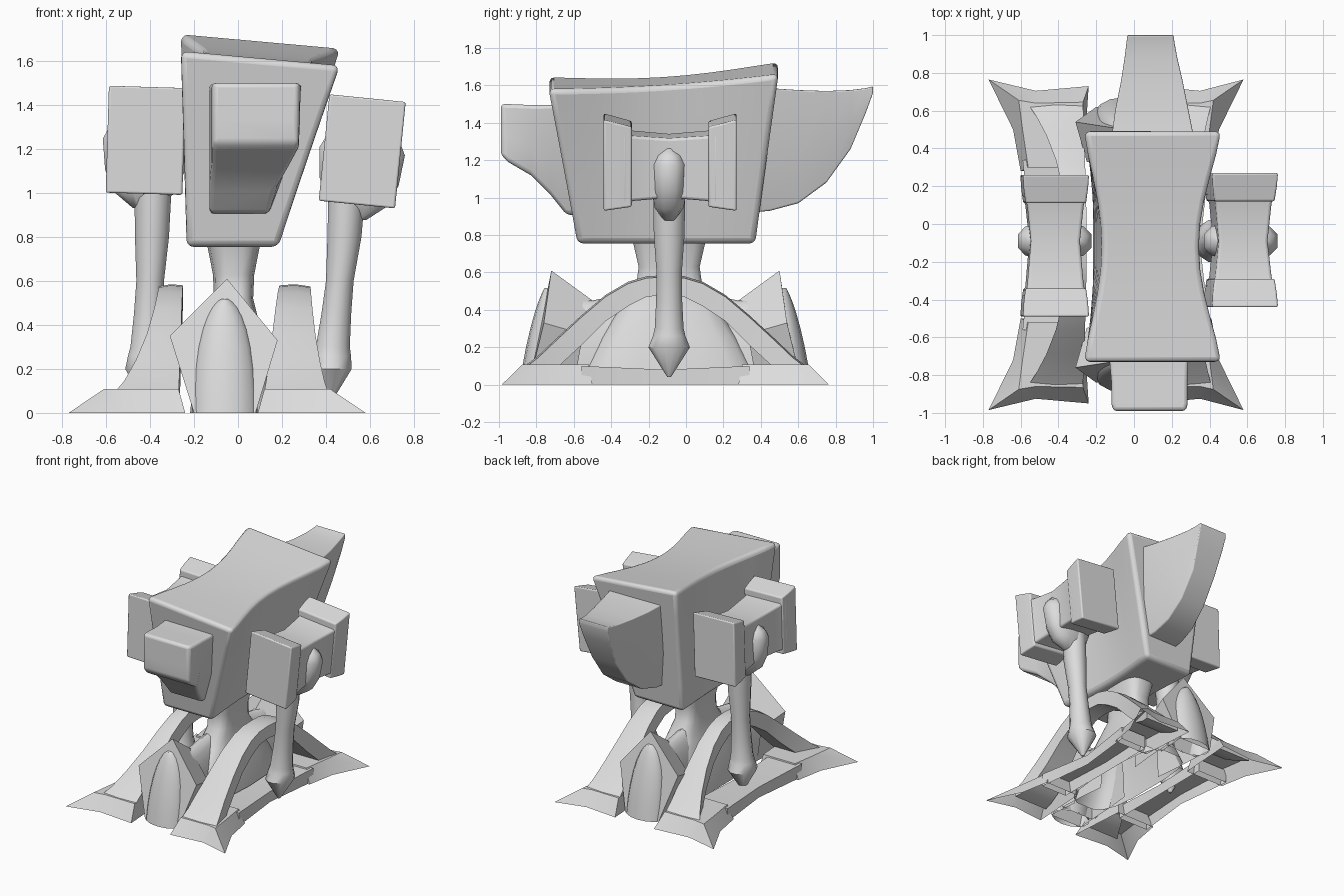
import bpy, bmesh, math
from mathutils import Matrix

if "Cube" in bpy.data.objects:
    bpy.data.objects.remove(bpy.data.objects["Cube"])

CY = -0.11  # middle of the base along y
steel = bpy.data.materials.new("grey steel")
steel.diffuse_color = (0.72, 0.72, 0.72, 1)
steel.use_nodes = True
steel.node_tree.nodes["Principled BSDF"].inputs["Base Color"].default_value = steel.diffuse_color


def loft(name, rings, bevel=0.0, matrix=None, angle=45, hollow=False, caps=True):
    """Skin equal rings and cap the ends; hollow parts have no floor."""
    bm = bmesh.new()
    vs = [[bm.verts.new(p) for p in r] for r in rings]
    n = len(vs[0])
    for a, b in zip(vs, vs[1:]):
        for i in range(n):
            bm.faces.new((a[i], a[(i + 1) % n], b[(i + 1) % n], b[i]))
    bm.faces.new(vs[0])
    if caps:
        bm.faces.new(vs[-1])
    if matrix:
        bm.transform(matrix)
    bmesh.ops.recalc_face_normals(bm, faces=bm.faces)
    if hollow:
        floor = [f for f in bm.faces if all(v.co.z < 0.001 for v in f.verts)]
        bmesh.ops.delete(bm, geom=floor, context='FACES')
    me = bpy.data.meshes.new(name)
    bm.to_mesh(me)
    bm.free()
    me.materials.append(steel)
    ob = bpy.data.objects.new(name, me)
    bpy.context.collection.objects.link(ob)
    if bevel:
        b = ob.modifiers.new("bevel", 'BEVEL')
        b.width, b.segments, b.limit_method = bevel, 3, 'ANGLE'
        b.angle_limit = math.radians(35)
    bpy.context.view_layer.objects.active = ob
    ob.select_set(True)
    bpy.ops.object.shade_smooth_by_angle(angle=math.radians(angle))
    ob.select_set(False)
    return ob


def rect_y(y, x0, x1, z0, z1):
    return [(x0, y, z0), (x1, y, z0), (x1, y, z1), (x0, y, z1)]


def flip_y(p):
    return (p[0], 2 * CY - p[1], p[2])


def oval(cx, cy, hx, hy, z, n=12, power=1.0):
    ring = []
    for i in range(n):
        a = math.tau * (i + .5) / n
        c, s = math.cos(a), math.sin(a)
        ring.append((cx + hx * math.copysign(abs(c) ** power, c),
                     cy + hy * math.copysign(abs(s) ** power, s), z))
    return ring


# main block: tapered downward, pinched at the waist, top rolled and pitched
N, K = 10, 5
rings = []
for i in range(N + 1):
    s = i / N
    wave = math.sin(math.pi * s)
    left, right = [], []
    for k in range(K + 1):
        t = k / K
        y = (-0.58 - 0.155 * t) * (1 - s) + (0.37 + 0.125 * t) * s
        pin = (0.03 + 0.09 * t) * wave ** 1.3
        for x, out in ((-0.235 - 0.03 * t + 0.8 * pin, left),
                       (0.185 + 0.285 * t - pin, right)):
            z = 0.755 + t * (0.858 + 0.08 * s - 0.03 * wave - 0.09 * (x - 0.1))
            out.append((x, y, z))
    rings.append(left + right[::-1])
loft("anvil_body", rings, 0.03, angle=60)


# rear horn and front heel: (y, left, right, bottom, top, left and right narrowing)
def beak(name, rows, bevel):
    rings = []
    for y, a, b, lo, hi, m, n in rows:
        mid = lo + (hi - lo) * .4
        rings.append([(a + m, y, lo), (b - n, y, lo), (b - n * .4, y, mid), (b, y, hi),
                      (a, y, hi), (a + m * .25, y, mid)])
    loft(name, rings, bevel, angle=50)


beak("anvil_horn", [(0.35, -0.12, 0.33, 0.92, 1.6, 0.05, .14),
                    (0.45, -0.12, 0.32, 0.93, 1.585, 0.05, .14),
                    (0.6, -0.10, 0.29, 0.97, 1.575, 0.05, .11),
                    (0.75, -0.07, 0.26, 1.08, 1.57, 0.04, .08),
                    (0.88, -0.05, 0.23, 1.26, 1.575, 0.03, .05),
                    (0.96, -0.04, 0.215, 1.45, 1.585, 0.01, .015),
                    (1.0, -0.035, 0.21, 1.56, 1.595, 0, 0)], 0.02)
beak("anvil_heel", [(-0.56, -0.13, 0.29, 0.9, 1.5, 0, .15),
                    (-0.64, -0.13, 0.29, 0.91, 1.5, 0, .15),
                    (-0.72, -0.13, 0.29, 1.01, 1.495, 0, .12),
                    (-0.83, -0.12, 0.285, 1.12, 1.495, 0, .05),
                    (-0.95, -0.12, 0.285, 1.19, 1.5, 0, .01),
                    (-0.99, -0.11, 0.275, 1.23, 1.5, 0, 0)], 0.02)

# pedestal flaring to the ground: (z, x half, y half)
loft("pedestal", [oval(-0.02, -0.09, hx, hy, z, 16, .6) for z, hx, hy in
                  [(0, .2, .5), (.1, .19, .45), (.25, .16, .37), (.4, .12, .27),
                   (.52, .09, .18), (.63, .095, .165), (.78, .125, .2)]], hollow=True)

# side arches: (distance from middle, upper z, lower z)
arc = [(0, .585, .48), (.1, .58, .47), (.2, .55, .42), (.32, .48, .34),
       (.45, .37, .21), (.58, .25, .09), (.68, .155, .05), (.745, .105, .04)]
sides = {"left": (-1, -.25, -.36, -.27, -.56, -.77), "right": (1, .19, .33, .12, .41, .58)}
for name, (s, tin, tout, bin_, bout, tip) in sides.items():
    rows = [(CY - d, u, l) for d, u, l in reversed(arc)] + [(CY + d, u, l) for d, u, l in arc[1:]]
    rings = []
    for y, u, l in rows:
        f = abs(y - CY) / 0.745
        a, b = tin + (bin_ - tin) * f ** 1.5, tout + (bout - tout) * f ** 2.6
        rings.append([(a, y, l), (b, y, l), (b, y, u - .01), ((a + b) / 2, y, u), (a, y, u - .005)])
    loft(name + "_arch", rings)
    # flared feet with drawn-out corners
    for end in ("front", "back"):
        low = [(bin_ + s * -.03, -.95), ((bin_ + tip) / 2, -.925), (tip, -.985),
               (tip - s * .13, -.72), (tip - s * .17, -.5), (bin_, -.5)]
        top = [(bin_, -.865), ((bin_ + tip) / 2, -.86), (tip - s * .16, -.875),
               (tip - s * .18, -.72), (tip - s * .21, -.52), (bin_ + s * .02, -.52)]
        rings = [[(x, y, z) for x, y in r] for r, z in ((low, 0), (top, .108))]
        if end == "back":
            rings = [[flip_y(p) for p in r] for r in rings]
        loft(name + "_" + end + "_foot", rings, hollow=True)
    # low sill joining the feet
    a, b = bin_ + s * .06, tip - s * .18
    loft(name + "_sill", [rect_y(-.56, a, b, 0, .1), rect_y(CY, a, b - s * .05, 0, .08),
                          rect_y(.34, a, b, 0, .1)], hollow=True)

# peaked hoods, each around a rounded buttress, front and back
for end in ("front", "back"):
    fix = flip_y if end == "back" else (lambda p: p)
    hood = [[(-.2, -.84, 0), (.08, -.84, 0), (.18, -.76, .33), (-.05, -.72, .61), (-.31, -.76, .35)],
            [(-.18, -.6, 0), (.06, -.6, 0), (.13, -.55, .27), (-.05, -.5, .45), (-.25, -.55, .28)]]
    loft(end + "_hood", [[fix(p) for p in r] for r in hood], angle=25, hollow=True, caps=False)
    nose = [oval(-.06, -.79 + .14 * z, .15 * math.sqrt(1 - (z / .52) ** 2) + .004,
                 .1 * math.sqrt(1 - (z / .56) ** 2), z, 14) for z in
            (0, .1, .2, .3, .38, .44, .48, .505, .517)]
    loft(end + "_nose", [[fix(p) for p in r] for r in nose], hollow=True)
    rib = []
    for y, w, h in [(-.7, .14, .48), (-.5, .13, .45), (-.3, .11, .49)]:
        rib.append([fix((-.05 + w * math.cos(a), y, h * math.sin(a)))
                    for a in [math.pi * i / 14 for i in range(15)]])
    loft(end + "_buttress", rib, hollow=True, caps=False)


# hammers: head centre x, handle top and bottom x, roll of head, y ends, lift
def hammer(side, cx, hx_top, hx_low, roll, y0, y1, lift):
    tilt = Matrix.Translation((cx, 0, 1.2 + lift)) @ Matrix.Rotation(roll, 4, 'Y')
    core = [rect_y(y, -w, w, -h - .01, h - .03) for y, w, h in
            [(y0 + .1, .17, .2), (y0 + .16, .15, .185), (CY + .02, .13, .17),
             (y1 - .16, .15, .185), (y1 - .1, .17, .2)]]
    loft(side + "_hammer_core", core, .015, tilt)
    for part, a, b in (("front", y0, y0 + .15), ("back", y1, y1 - .15)):
        loft(side + "_hammer_" + part + "_face",
             [rect_y(a, -.175, .175, -.245, .245), rect_y((a + b) / 2, -.17, .17, -.235, .225),
              rect_y(b, -.16, .16, -.225, .205)], .01, tilt)
    # bulging eye of the handle, showing on both sides of the head
    loft(side + "_hammer_eye", [oval(0, -.09, w, h, z, 12, .75) for z, w, h in
                                [(-.31, .05, .03), (-.24, .14, .08), (-.14, .185, .095),
                                 (0, .2, .1), (.05, .175, .075), (.09, .13, .02)]], 0, tilt)
    # handle with a pointed pommel
    shaft = []
    for z, rx, ry in [(.04, .01, .01), (.2, .1, .115), (.26, .09, .09), (.3, .08, .08),
                      (.45, .07, .072), (.6, .065, .07), (.8, .08, .085), (1.1, .09, .09)]:
        f = min(1, max(0, (z - .1) / .85))
        shaft.append(oval(hx_low + (hx_top - hx_low) * f, -.09, rx, ry, z))
    loft(side + "_hammer_handle", shaft)


hammer("left", -.42, -.385, -.42, .03, -.49, .26, .04)
hammer("right", .565, .5, .41, .1, -.44, .27, -.01)
